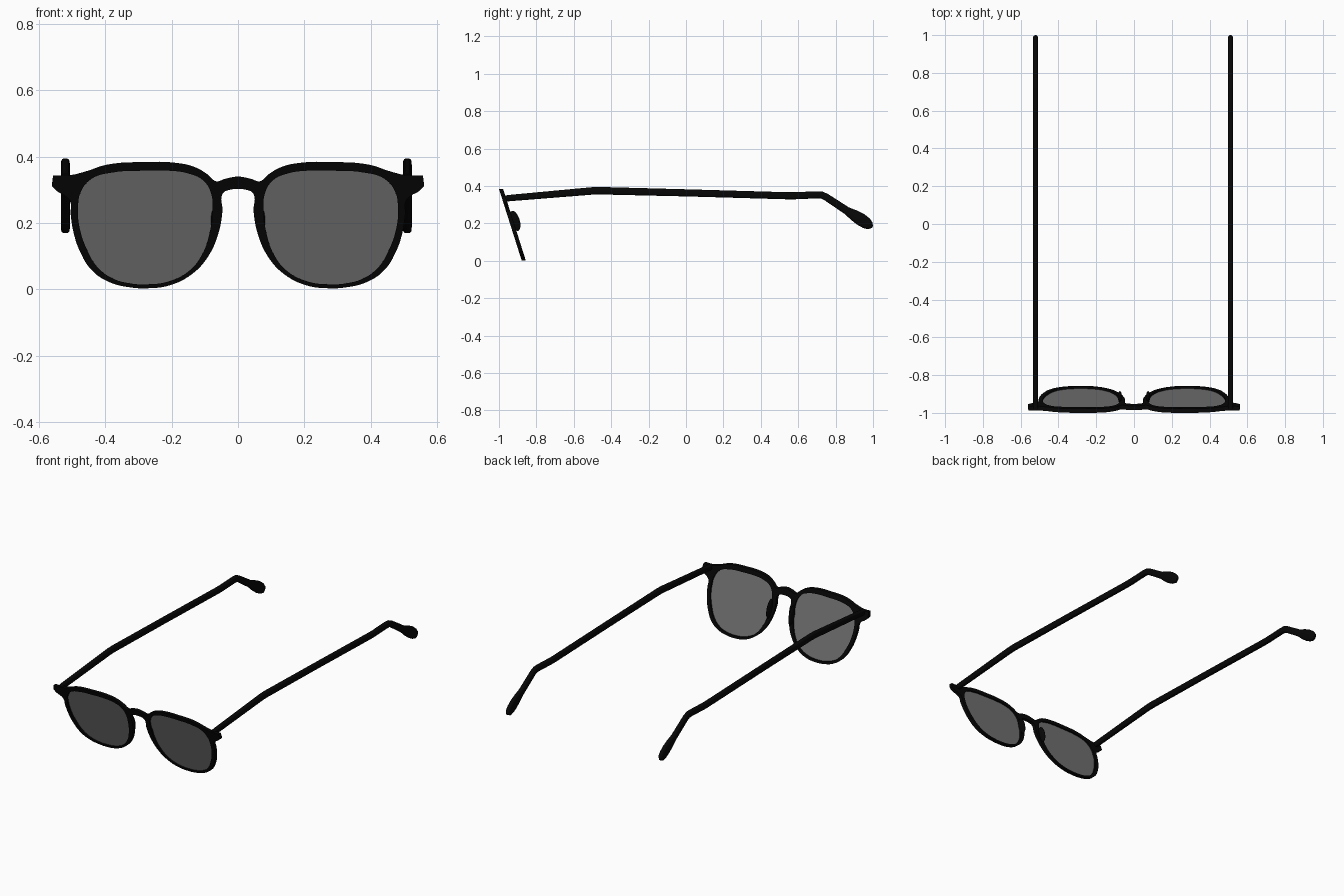
import bpy, bmesh, math
from mathutils import Vector

if "Cube" in bpy.data.objects:
    bpy.data.objects.remove(bpy.data.objects["Cube"])

TILT, Y0 = -0.317, -0.867       # the front leans: y = Y0 + TILT * z


def material(name, rgba):
    m = bpy.data.materials.new(name)
    m.diffuse_color = rgba
    m.use_nodes = True
    m.node_tree.nodes["Principled BSDF"].inputs["Base Color"].default_value = m.diffuse_color
    return m


BLACK = material("black_acetate", (0.002, 0.002, 0.002, 1))
TINT = material("tinted_lens", (0.17, 0.17, 0.17, 1))


def add_object(name, mesh, mat, smooth=True):
    ob = bpy.data.objects.new(name, mesh)
    bpy.context.collection.objects.link(ob)
    mesh.materials.clear()
    mesh.materials.append(mat)
    if smooth:
        bpy.ops.object.select_all(action='DESELECT')
        ob.select_set(True)
        bpy.context.view_layer.objects.active = ob
        bpy.ops.object.shade_smooth_by_angle(angle=math.radians(40))
    return ob


def flip(points):
    return [(-x, z) for x, z in reversed(points)]


def filled_outline(name, loops, thickness, corners=()):
    """Fill smooth closed outlines (inner ones become holes), then lean them."""
    cu = bpy.data.curves.new(name + "_curve", 'CURVE')
    cu.dimensions, cu.fill_mode, cu.resolution_u = '2D', 'BOTH', 6
    cu.extrude = thickness / 2
    for pts in loops:
        sp = cu.splines.new('BEZIER')
        sp.bezier_points.add(len(pts) - 1)
        sp.use_cyclic_u = True
        for bp, (x, z) in zip(sp.bezier_points, pts):
            bp.co = (x, z, 0)
            sharp = (abs(x), z) in corners
            bp.handle_left_type = bp.handle_right_type = 'VECTOR' if sharp else 'AUTO'
    tmp = bpy.data.objects.new(name + "_tmp", cu)
    bpy.context.collection.objects.link(tmp)
    dg = bpy.context.evaluated_depsgraph_get()
    mesh = bpy.data.meshes.new_from_object(tmp.evaluated_get(dg))
    bpy.data.objects.remove(tmp)
    bm = bmesh.new()
    bm.from_mesh(mesh)
    bmesh.ops.remove_doubles(bm, verts=bm.verts, dist=1e-5)
    for v in bm.verts:
        x, z, w = v.co
        v.co = (x, Y0 + TILT * z + w, z)
    bmesh.ops.recalc_face_normals(bm, faces=bm.faces)
    bm.to_mesh(mesh)
    bm.free()
    mesh.name = name
    return mesh


# Front frame: half outline from bridge top, around one rim, to bridge underside
half = [(0, .34), (.04, .333), (.066, .326), (.092, .347), (.131, .369), (.191, .382),
        (.282, .384), (.396, .376), (.462, .355), (.51, .344), (.558, .344), (.562, .312),
        (.542, .293), (.526, .285), (.507, .266), (.505, .226), (.495, .166), (.477, .114),
        (.441, .057), (.387, .021), (.327, .006), (.273, .003), (.206, .012),
        (.140, .045), (.092, .096), (.060, .166), (.047, .235), (.046, .289),
        (.026, .3), (0, .302)]
outer = half + flip(half[1:-1])
hole = [(.282, .358), (.381, .352), (.441, .334), (.474, .295), (.483, .241),
        (.477, .181), (.456, .12), (.426, .069), (.381, .034), (.327, .018),
        (.273, .015), (.212, .023), (.152, .052), (.110, .102), (.086, .169),
        (.077, .241), (.083, .295), (.107, .330), (.152, .350), (.212, .358)]
frame = add_object("front_frame", filled_outline(
    "front_frame", [outer, hole, flip(hole)], 0.022, {(.558, .344), (.562, .312)}), BLACK)
bev = frame.modifiers.new("soft_edges", 'BEVEL')
bev.width, bev.segments, bev.limit_method = 0.002, 2, 'ANGLE'
bev.angle_limit = math.radians(50)

# Flat tinted lenses
for side, loop in (("right", hole), ("left", flip(hole))):
    add_object("lens_" + side, filled_outline("lens_" + side, [loop], 0), TINT, False)

# Temple arms: (y, z, half height) stations lofted with a rounded-box section
stations = [(-.975, .332, .016), (-.94, .336, .017), (-.50, .374, .020), (-.46, .375, .020),
            (.02, .363, .019), (.54, .348, .019), (.58, .348, .019), (.70, .353, .019),
            (.725, .352, .019), (.748, .342, .019), (.86, .268, .021), (.90, .243, .030),
            (.935, .221, .034), (.965, .201, .031), (.985, .188, .022), (.997, .182, .006)]


def rounded(c):
    return math.copysign(abs(c) ** 0.65, c)


def temple(name, x, sides=20):
    bm = bmesh.new()
    rings = []
    for i, (y, z, r) in enumerate(stations):
        a, b = stations[max(i - 1, 0)], stations[min(i + 1, len(stations) - 1)]
        t = Vector((b[0] - a[0], b[1] - a[1])).normalized()
        half_w = min(0.0135, r)
        ring = []
        for k in range(sides):
            ang = 2 * math.pi * k / sides
            h = r * rounded(math.sin(ang))
            ring.append(bm.verts.new((x + half_w * rounded(math.cos(ang)),
                                      y - t.y * h, z + t.x * h)))
        rings.append(ring)
    for r0, r1 in zip(rings, rings[1:]):
        for k in range(sides):
            n = (k + 1) % sides
            bm.faces.new((r0[k], r0[n], r1[n], r1[k]))
    bm.faces.new(rings[0])
    bm.faces.new(rings[-1])
    bmesh.ops.recalc_face_normals(bm, faces=bm.faces)
    mesh = bpy.data.meshes.new(name)
    bm.to_mesh(mesh)
    bm.free()
    add_object(name, mesh, BLACK)


temple("temple_right", .511)
temple("temple_left", -.521)

# Nose pads: flattened ovals behind the inner rims
for side, s in (("right", 1), ("left", -1)):
    mesh = bpy.data.meshes.new("nose_pad_" + side)
    bm = bmesh.new()
    bmesh.ops.create_uvsphere(bm, u_segments=20, v_segments=12, radius=1)
    bm.to_mesh(mesh)
    bm.free()
    pad = add_object("nose_pad_" + side, mesh, BLACK)
    pad.scale = (.011, .025, .056)
    pad.rotation_euler = (math.atan(-TILT), 0, 0)
    pad.location = (s * .075, -.914, .214)
